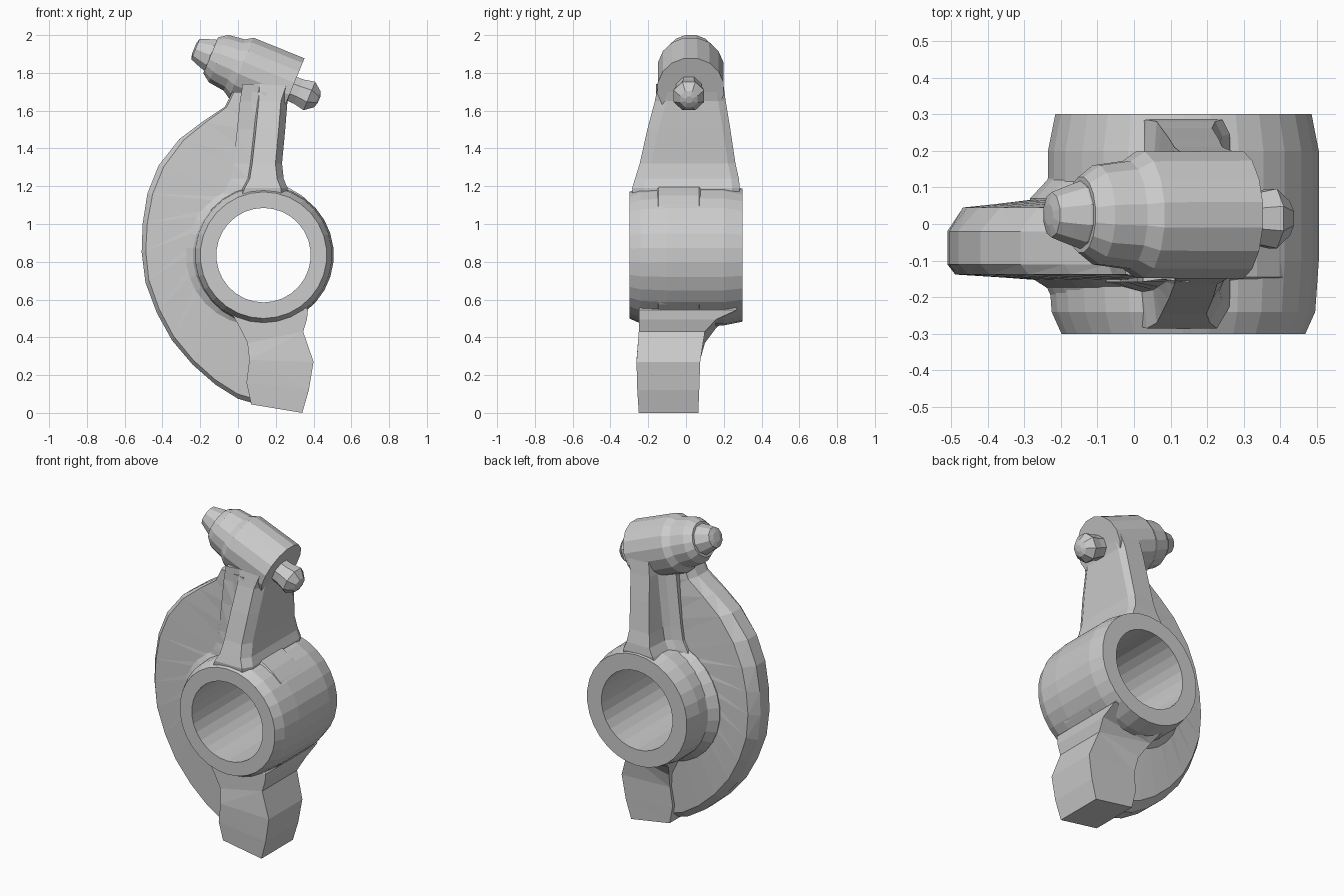
import bpy, bmesh, math
from mathutils import Vector

if "Cube" in bpy.data.objects:
    bpy.data.objects.remove(bpy.data.objects["Cube"])


def loft(name, rings, loop=False):
    """Skin a list of equal-length point rings into one solid."""
    bm = bmesh.new()
    vs = [[bm.verts.new(p) for p in r] for r in rings]
    n = len(vs[0])
    pairs = list(zip(vs, vs[1:])) + ([(vs[-1], vs[0])] if loop else [])
    for a, b in pairs:
        for i in range(n):
            j = (i + 1) % n
            bm.faces.new((a[i], a[j], b[j], b[i]))
    if not loop:
        bm.faces.new(vs[0])
        bm.faces.new(vs[-1])
    bmesh.ops.recalc_face_normals(bm, faces=bm.faces)
    bmesh.ops.triangulate(bm, faces=bm.faces)
    me = bpy.data.meshes.new(name)
    bm.to_mesh(me)
    bm.free()
    ob = bpy.data.objects.new(name, me)
    bpy.context.collection.objects.link(ob)
    return ob


def lathe(name, origin, axis, side, profile, segs, loop=False):
    """Revolve (distance along axis, radius) points around an axis."""
    o, w, u = Vector(origin), Vector(axis).normalized(), Vector(side).normalized()
    v = w.cross(u)
    angs = [2 * math.pi * (i + 0.5) / segs for i in range(segs)]
    rings = [[o + w * s + (u * math.cos(a) + v * math.sin(a)) * r for a in angs]
             for s, r in profile]
    return loft(name, rings, loop=loop)


HX, HZ = 0.135, 0.835

# hub sleeve with softened outer rims (bored after the parts are fused)
hub = lathe("rocker_arm", (HX, 0, HZ), (0, 1, 0), (1, 0, 0),
            [(-0.3, 0.335), (-0.24, 0.362), (-0.1, 0.372), (0.2, 0.372),
             (0.3, 0.352)], 30)

# fillet where the web meets the hub
fillet = lathe("hub_fillet", (0.106, 0, HZ), (0, 1, 0), (1, 0, 0),
               [(-0.23, 0.32), (-0.175, 0.345), (-0.145, 0.392), (0.07, 0.392),
                (0.12, 0.345), (0.19, 0.32)], 30)

# crescent web: outer edge points paired with inner points near the hub
outer = [(-0.03, 1.70), (-0.07, 1.62), (-0.19, 1.54), (-0.31, 1.45), (-0.42, 1.31),
         (-0.48, 1.16), (-0.505, 1.0), (-0.51, 0.85), (-0.49, 0.69), (-0.43, 0.53),
         (-0.35, 0.385), (-0.24, 0.255), (-0.12, 0.15), (0.0, 0.075), (0.12, 0.04),
         (0.24, 0.02)]
inner = [(0.15, 1.70), (0.15, 1.6), (0.15, 1.48), (0.14, 1.33), (0.13, 1.2)]
for i in range(11):
    a = math.radians(100 + 17 * i)
    inner.append((HX + 0.31 * math.cos(a), HZ + 0.31 * math.sin(a)))
section = [(0, -0.11), (0, -0.02), (0.1, 0.045), (1, 0.08), (1, -0.16), (0.05, -0.138)]
web = loft("crescent_web", [[(o[0] + (i[0] - o[0]) * t, y, o[1] + (i[1] - o[1]) * t)
                             for t, y in section] for o, i in zip(outer, inner)])

# upright arm: T-shaped section, flared at the hub, tapering toward the head
arm = [(1.10, 0.26, 0.0, -0.275, 0.275), (1.19, 0.262, 0.035, -0.285, 0.285),
       (1.24, 0.242, 0.062, -0.27, 0.28), (1.32, 0.233, 0.075, -0.245, 0.262),
       (1.5, 0.25, 0.095, -0.205, 0.235), (1.65, 0.262, 0.11, -0.165, 0.21),
       (1.74, 0.292, 0.125, -0.148, 0.198)]
arm = loft("upright_arm", [[(xr - 0.035, y0, z), (xr, y0 + 0.06, z), (xr, y1 - 0.04, z),
                            (xr - 0.02, y1, z), (xl, y1, z), (xl - 0.01, 0.14, z),
                            (xl - 0.04, 0.105, z), (xl - 0.1, 0.085, z),
                            (xl - 0.1, -0.158, z), (xl - 0.01, min(-0.145, y0 / 3 - 0.09), z),
                            (xl, y0, z)]
                           for z, xr, xl, y0, y1 in arm])

# foot pad and neck under the hub: left point, right point, y range
foot = [(0.07, 0.045, 0.34, 0.0, -0.25, 0.065), (0.045, 0.16, 0.375, 0.12, -0.258, 0.07),
        (0.06, 0.28, 0.4, 0.27, -0.262, 0.075), (0.05, 0.37, 0.345, 0.43, -0.25, 0.1),
        (0.01, 0.45, 0.365, 0.495, -0.25, 0.16), (-0.04, 0.54, 0.37, 0.545, -0.25, 0.27),
        (0.0, 0.62, 0.3, 0.62, -0.22, 0.25)]
foot = loft("foot_pad", [[(xl, y0, zl), (xr, y0, zr), (xr, y1, zr), (xl, y1, zl)]
                         for xl, zl, xr, zr, y0, y1 in foot])

# tilted head with stepped collar, adjuster pin and ball tip on one axis
ang = math.radians(22.4)
d = (math.cos(ang), 0, -math.sin(ang))
n = (math.sin(ang), 0, math.cos(ang))
centre = (n[0] * 1.695, 0.025, n[2] * 1.695)
head = lathe("head_barrel", centre, d, n,
             [(-0.855, 0.105), (-0.81, 0.138), (-0.72, 0.15), (-0.68, 0.176),
              (-0.39, 0.178)], 16)
pin = lathe("adjuster_pin", centre, d, n,
            [(-0.95, 0.03), (-0.942, 0.062), (-0.9, 0.078), (-0.86, 0.092),
             (-0.77, 0.1)], 10)
ball = lathe("ball_tip", (centre[0], 0.015, centre[2]), d, n,
             [(-0.45, 0.07), (-0.35, 0.075), (-0.29, 0.088), (-0.245, 0.05),
              (-0.235, 0.02)], 8)

# bore cutter
bore = lathe("bore_cutter", (HX, 0, HZ), (0, 1, 0), (1, 0, 0),
             [(-0.5, 0.25), (0.5, 0.25)], 30)

# fuse everything into one casting, then drill the bore
for tool in (fillet, web, arm, foot, head, pin, ball, bore):
    mod = hub.modifiers.new(tool.name, 'BOOLEAN')
    mod.operation = 'DIFFERENCE' if tool is bore else 'UNION'
    mod.solver = 'EXACT'
    mod.object = tool
deps = bpy.context.evaluated_depsgraph_get()
fused = bpy.data.meshes.new_from_object(hub.evaluated_get(deps))
hub.modifiers.clear()
hub.data = fused
for tool in (fillet, web, arm, foot, head, pin, ball, bore):
    bpy.data.objects.remove(tool)
